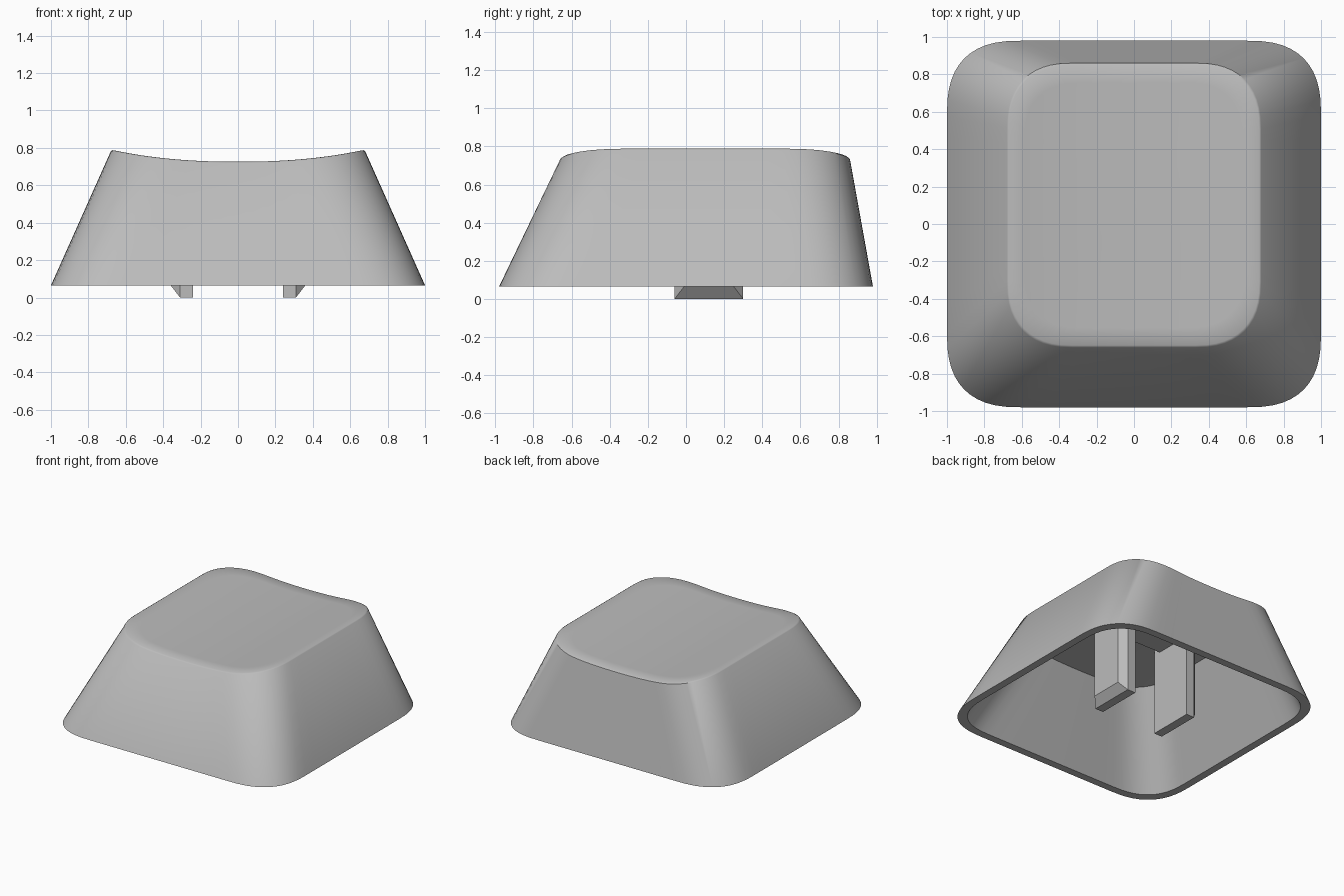
import bpy, bmesh, math

if "Cube" in bpy.data.objects:
    bpy.data.objects.remove(bpy.data.objects["Cube"])

grey = bpy.data.materials.new("plain grey")
grey.diffuse_color = (0.5, 0.5, 0.5, 1)
grey.use_nodes = True
grey.node_tree.nodes["Principled BSDF"].inputs["Base Color"].default_value = grey.diffuse_color

FLOOR = 0.065          # height of the open rim
YC = 0.10              # centre of the top face in y


def dish(x, base, rise, half):
    """Height of the dished top, curved across x."""
    return base + rise * (abs(x) / half) ** 2.3


def outline(hx, y0, y1, r, n, corner=12, straight=10):
    """Soft-cornered rectangle as (x, y) points, counter-clockwise."""
    cy, hy = (y0 + y1) / 2, (y1 - y0) / 2
    pts = []
    for q, (sx, sy) in enumerate([(1, 1), (-1, 1), (-1, -1), (1, -1)]):
        arc = []
        for i in range(corner + 1):
            a = math.pi / 2 * (q + i / corner)
            c, s = abs(math.cos(a)) ** (2 / n), abs(math.sin(a)) ** (2 / n)
            arc.append((sx * (hx - r + r * c), cy + sy * (hy - r + r * s)))
        pts += arc
        # straight run to the next corner
        ex, ey = arc[-1]
        nx, ny = (-ex, ey) if q % 2 == 0 else (ex, 2 * cy - ey)
        for i in range(1, straight):
            t = i / straight
            pts.append((ex + (nx - ex) * t, ey + (ny - ey) * t))
    return pts


def finish(bm, name, smooth):
    bmesh.ops.recalc_face_normals(bm, faces=bm.faces)
    me = bpy.data.meshes.new(name)
    bm.to_mesh(me)
    bm.free()
    ob = bpy.data.objects.new(name, me)
    bpy.context.collection.objects.link(ob)
    me.materials.append(grey)
    if smooth:
        bpy.context.view_layer.objects.active = ob
        ob.select_set(True)
        bpy.ops.object.shade_smooth_by_angle(angle=math.radians(42))
        ob.select_set(False)
    return ob


# Keycap shell: dished top, tapered walls, rim, hollow inside
bm = bmesh.new()


def add_ring(pts, height):
    return [bm.verts.new((x, y, height(x))) for x, y in pts]


def bridge(a, b):
    for i in range(len(a)):
        j = (i + 1) % len(a)
        bm.faces.new((a[i], a[j], b[j], b[i]))


def cap_rings(pts, first, height):
    """Fill a dished surface with shrinking rings."""
    last = first
    for k in range(1, 8):
        s = 1 - k / 8
        ring = add_ring([(x * s, YC + (y - YC) * s) for x, y in pts], height)
        bridge(last, ring)
        last = ring
    tip = bm.verts.new((0, YC, height(0)))
    for i in range(len(last)):
        bm.faces.new((last[i], last[(i + 1) % len(last)], tip))


def outer_top(x):
    return dish(x, 0.726, 0.064, 0.68)


def inner_top(x):
    return dish(x, 0.675, 0.05, 0.63)


top_pts = outline(0.68, -0.66, 0.86, 0.35, 2.4)
soft_pts = [(x * 0.985, YC + (y - YC) * 0.985) for x, y in top_pts]
roof_pts = outline(0.63, -0.61, 0.81, 0.31, 2.4)

base = add_ring(outline(1.0, -0.98, 0.98, 0.40, 2.6), lambda x: FLOOR)
shoulder = add_ring(top_pts, lambda x: outer_top(x) - 0.008)
crown = add_ring(soft_pts, outer_top)
lip = add_ring(outline(0.94, -0.92, 0.92, 0.36, 2.6), lambda x: FLOOR)
roof = add_ring(roof_pts, inner_top)
bridge(base, shoulder)
bridge(shoulder, crown)
cap_rings(soft_pts, crown, outer_top)
bridge(base, lip)
bridge(lip, roof)
cap_rings(roof_pts, roof, inner_top)
finish(bm, "keycap_shell", True)


# Two clip legs with chamfered outer corners and foot
def clip_leg(name, side):
    bm = bmesh.new()
    x0, x1, x2 = 0.24 * side, 0.31 * side, 0.36 * side
    ya, yb, c = -0.06, 0.30, 0.05
    plan = [(x0, ya), (x1, ya), (x2, ya + c), (x2, yb - c), (x1, yb), (x0, yb)]
    top = [bm.verts.new((x, y, 0.70)) for x, y in plan]
    low = [bm.verts.new((x, y, 0.065 if x == x2 else 0)) for x, y in plan]
    for i in range(6):
        j = (i + 1) % 6
        bm.faces.new((low[i], low[j], top[j], top[i]))
    bm.faces.new(top)
    bm.faces.new((low[0], low[1], low[4], low[5]))
    bm.faces.new((low[1], low[2], low[3], low[4]))
    finish(bm, name, False)


clip_leg("clip_leg_right", 1)
clip_leg("clip_leg_left", -1)

# Thin pad on the inner roof joining the legs
bm = bmesh.new()
bmesh.ops.create_cube(bm, size=1)
for v in bm.verts:
    v.co = (v.co.x * 0.5, 0.12 + v.co.y * 0.24, 0.67 + v.co.z * 0.05)
finish(bm, "roof_pad", False)
